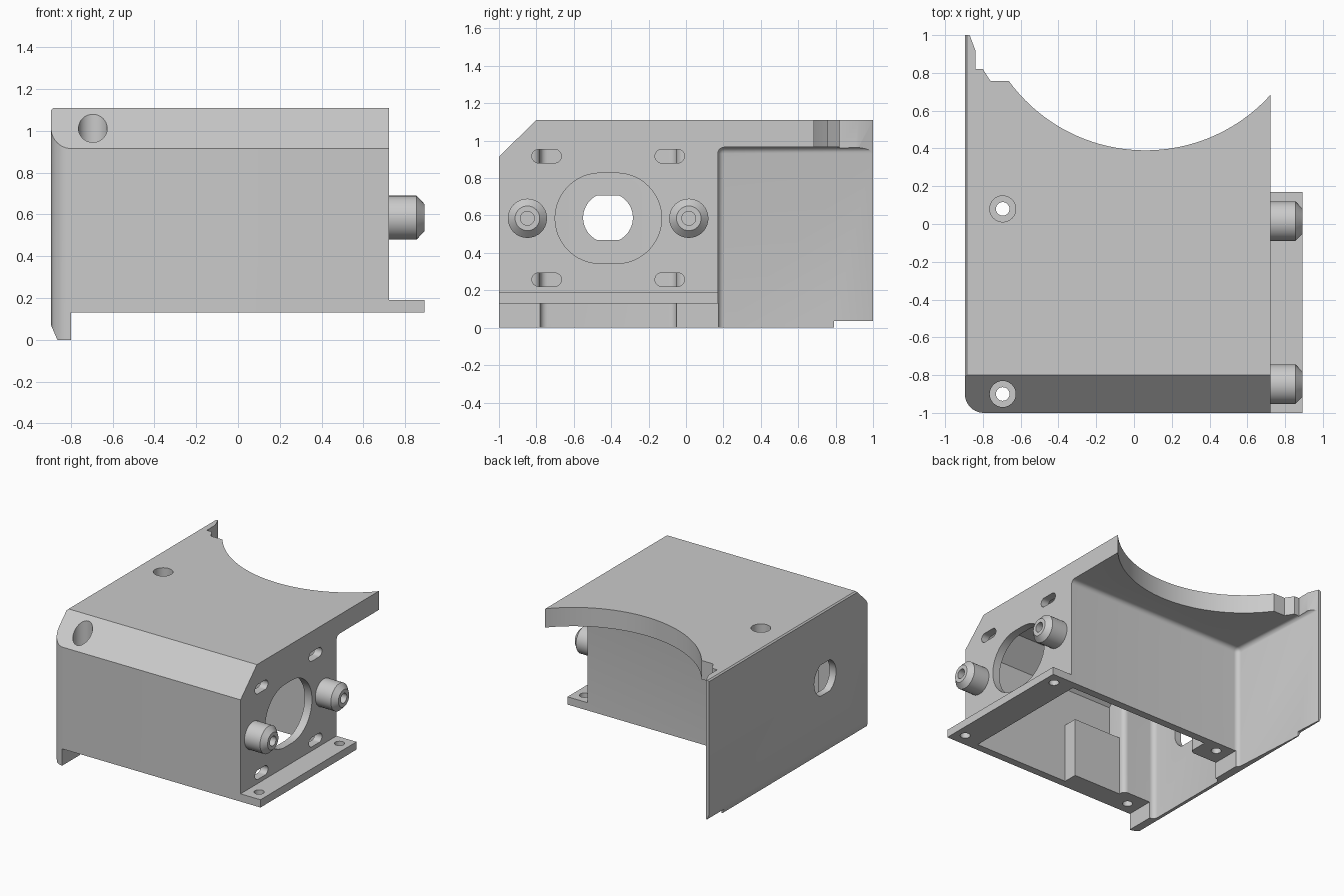
import bpy, bmesh, math
from mathutils import Vector

if "Cube" in bpy.data.objects:
    bpy.data.objects.remove(bpy.data.objects["Cube"])

gray = bpy.data.materials.new("plain gray")
gray.diffuse_color = (0.59, 0.59, 0.59, 1)
gray.use_nodes = True
gray.node_tree.nodes["Principled BSDF"].inputs["Base Color"].default_value = gray.diffuse_color


def finish(bm, name):
    bmesh.ops.recalc_face_normals(bm, faces=bm.faces)
    me = bpy.data.meshes.new(name)
    bm.to_mesh(me)
    bm.free()
    me.materials.append(gray)
    ob = bpy.data.objects.new(name, me)
    bpy.context.collection.objects.link(ob)
    return ob


def prism_bm(pts, axis, lo, hi):
    place = {"x": lambda a, b, t: (t, a, b),
             "y": lambda a, b, t: (a, t, b),
             "z": lambda a, b, t: (a, b, t)}[axis]
    bm = bmesh.new()
    face = bm.faces.new([bm.verts.new(place(a, b, lo)) for a, b in pts])
    ext = bmesh.ops.extrude_face_region(bm, geom=[face])
    move = Vector(place(0, 0, hi - lo))
    bmesh.ops.translate(bm, vec=move, verts=[v for v in ext["geom"] if isinstance(v, bmesh.types.BMVert)])
    bmesh.ops.recalc_face_normals(bm, faces=bm.faces)
    return bm


def prism(name, pts, axis, lo, hi):
    return finish(prism_bm(pts, axis, lo, hi), name)


def box(name, x0, x1, y0, y1, z0, z1):
    return prism(name, [(x0, y0), (x1, y0), (x1, y1), (x0, y1)], "z", z0, z1)


def arc(cx, cy, r, a0, a1, n):
    return [(cx + r * math.cos(math.radians(a0 + (a1 - a0) * i / n)),
             cy + r * math.sin(math.radians(a0 + (a1 - a0) * i / n))) for i in range(n + 1)]


def disc(cx, cy, r, n=32):
    return arc(cx, cy, r, 0, 360, n)[:-1]


def flat_disc(cx, cy, r, h):
    # circle with flats at top and bottom
    a = math.degrees(math.asin(h / r))
    return arc(cx, cy, r, -a, a, 20) + arc(cx, cy, r, 180 - a, 180 + a, 20)


def stadium(cx, cy, half, r, n=16):
    # two half circles joined by straight lines
    return arc(cx + half, cy, r, -90, 90, n) + arc(cx - half, cy, r, 90, 270, n)


def cut(ob, cutter):
    cutter.hide_render = True
    m = ob.modifiers.new("cut", "BOOLEAN")
    m.operation, m.solver, m.object = "DIFFERENCE", "EXACT", cutter
    bpy.context.view_layer.objects.active = ob
    bpy.ops.object.modifier_apply(modifier=m.name)
    bpy.data.objects.remove(cutter)


def smooth(ob):
    bpy.ops.object.select_all(action="DESELECT")
    ob.select_set(True)
    bpy.context.view_layer.objects.active = ob
    bpy.ops.object.shade_smooth_by_angle(angle=math.radians(30))


# Housing: plan outline with concave back arc, raised then carved
outline = arc(-0.795, -0.9, 0.1, 180, 270, 10) + [(0.722, -1)]
outline += arc(0.06, 1.285, 0.895, -42.3, -143.8, 48)
outline[12] = (0.722, 0.684)
outline += [(-0.76, 0.757), (-0.80, 0.82), (-0.84, 0.82),
            (-0.84, 0.92), (-0.87, 1), (-0.895, 1)]
housing = prism("housing", outline, "z", 0, 1.11)

# Sloped front top edge, small bevel on the left top edge, bevelled wall foot
cut(housing, prism("c", [(-1.2, 0.72), (-0.6, 1.305), (-1.2, 1.305)], "x", -2, 2))
cut(housing, prism("c", [(-0.92, 1.075), (-0.86, 1.135), (-0.92, 1.135)], "y", -2, 2))
cut(housing, prism("c", [(-0.91, 0.105), (-0.91, -0.035), (-0.85, -0.035)], "y", -2, 2))

# Filleted space under the top plate, with the left wall thinning to the back
bm = prism_bm([(-0.82, 0.17), (2, 0.17), (2, 1.5), (-0.90, 1.5)], "z", -1, 0.965)
bmesh.ops.bevel(bm, geom=bm.edges[:], offset=0.035, segments=5, profile=0.5, affect="EDGES")
cut(housing, finish(bm, "c"))

# Raised underside and notch in the wall foot
cut(housing, box("c", -0.80, 2, -2, 2, -1, 0.13))
cut(housing, box("c", -2, 2, 0.79, 2, -1, 0.035))

# Inner cavity, open below, leaving corner columns on the left
plan = [(0.66, -0.94), (0.66, 0.11), (-0.56, 0.11)]
plan += arc(-0.60, -0.01, 0.04, 0, -90, 6)
plan += arc(-0.80, -0.09, 0.04, 90, 180, 6) + arc(-0.80, -0.74, 0.04, 180, 270, 6)
plan += arc(-0.60, -0.82, 0.04, 90, 0, 6) + [(-0.56, -0.94)]
bm = prism_bm(plan, "z", -0.2, 1.045)
bmesh.ops.bisect_plane(bm, geom=bm.verts[:] + bm.edges[:] + bm.faces[:], dist=1e-5,
                       plane_co=(0, -0.755, 1.065), plane_no=(0, -0.195, 0.2), clear_outer=True)
bmesh.ops.holes_fill(bm, edges=[e for e in bm.edges if e.is_boundary], sides=0)
cut(housing, finish(bm, "c"))

# Motor opening on the right, shaft opening on the left
cut(housing, prism("c", stadium(-0.415, 0.585, 0.043, 0.242, 24), "x", 0.5, 1))
cut(housing, prism("c", flat_disc(-0.417, 0.588, 0.133, 0.12), "x", -1.2, -0.6))

# Four adjustment slots
for y in (-0.745, -0.087):
    for z in (0.257, 0.917):
        cut(housing, prism("c", stadium(y, z, 0.043, 0.036), "x", 0.6, 1))

# Counterbored screw holes through the left columns
for y in (-0.9, 0.08):
    cut(housing, prism("c", disc(-0.695, y, 0.069), "z", 0.3, 2))
    cut(housing, prism("c", disc(-0.695, y, 0.036), "z", -0.5, 0.5))
smooth(housing)

# Mounting foot on the right with two screw holes
foot = box("mounting_foot", 0.722, 0.892, -1, 0.17, 0.13, 0.19)
for y in (-0.9, 0.08):
    cut(foot, prism("c", disc(0.81, y, 0.036), "z", -0.5, 0.5))
smooth(foot)

# Block inside the front wall
box("inner_block", -0.57, -0.15, -0.96, -0.83, 0.13, 0.59)

# Two hollow posts with tapered tips
for name, y in (("front_post", -0.848), ("back_post", 0.015)):
    bm = bmesh.new()
    profile = [(0.70, 0), (0.70, 0.105), (0.855, 0.105), (0.892, 0.066),
               (0.892, 0.037), (0.75, 0.037), (0.75, 0)]
    vs = [bm.verts.new((x, y + r, 0.585)) for x, r in profile]
    es = [bm.edges.new(p) for p in zip(vs, vs[1:])]
    bmesh.ops.spin(bm, geom=vs + es, cent=(0, y, 0.585), axis=(1, 0, 0),
                   angle=2 * math.pi, steps=32)
    bmesh.ops.remove_doubles(bm, verts=bm.verts, dist=1e-4)
    smooth(finish(bm, name))
